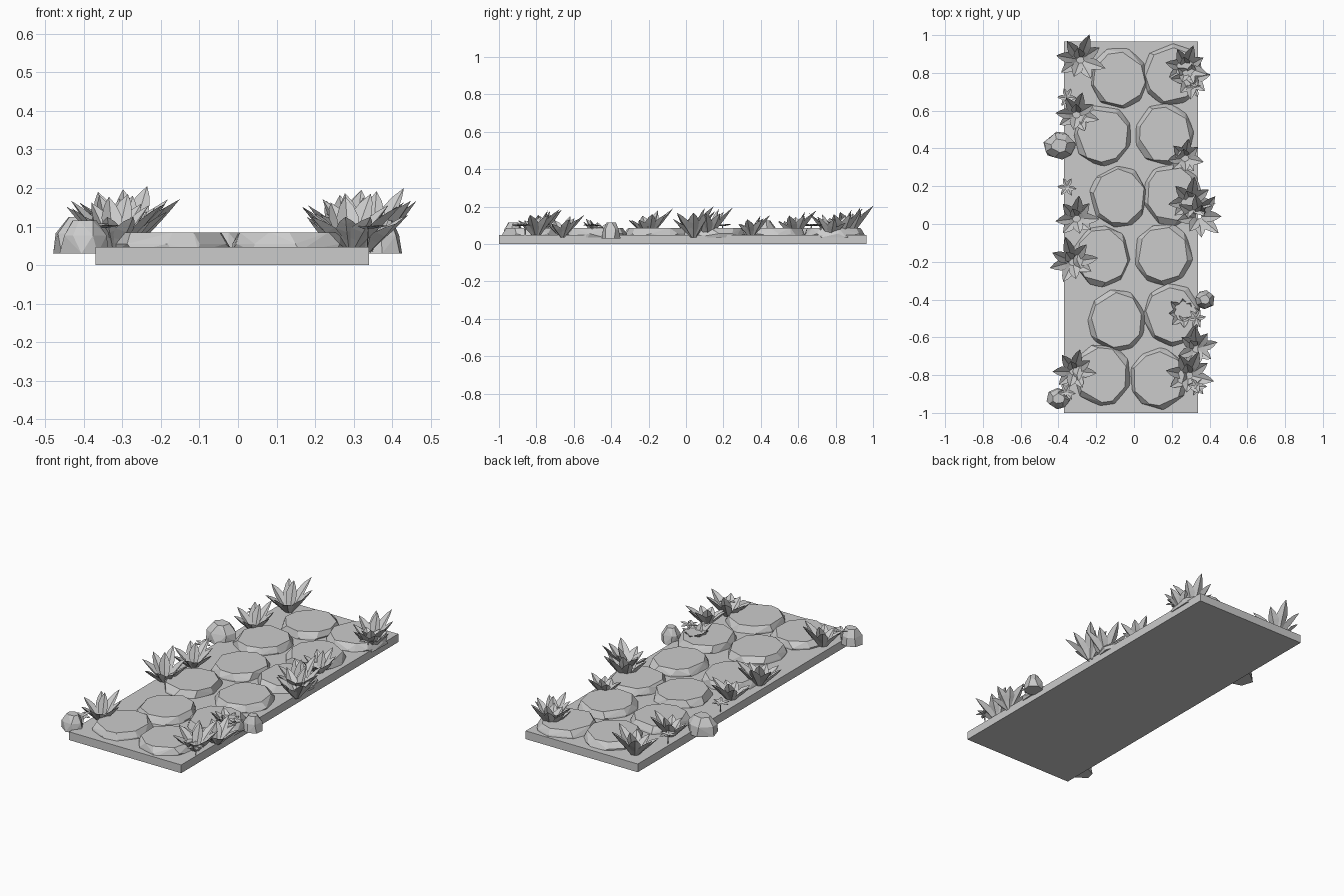
import bpy, bmesh, math, random
from mathutils import Vector

random.seed(7)
if "Cube" in bpy.data.objects:
    bpy.data.objects.remove(bpy.data.objects["Cube"], do_unlink=True)

grey = bpy.data.materials.new("plain_grey")
grey.use_nodes = True
grey.diffuse_color = (0.6, 0.6, 0.6, 1)
grey.node_tree.nodes["Principled BSDF"].inputs["Base Color"].default_value = (0.6, 0.6, 0.6, 1)


def finish(name, bm):
    bmesh.ops.recalc_face_normals(bm, faces=bm.faces)
    mesh = bpy.data.meshes.new(name)
    bm.to_mesh(mesh)
    bm.free()
    mesh.materials.append(grey)
    obj = bpy.data.objects.new(name, mesh)
    bpy.context.collection.objects.link(obj)
    return obj


def faceted(name, x, y, rx, ry, rings, sides, jitter):
    """Chunky stone: the hull of jittered rings given as (height, scale)."""
    bm = bmesh.new()
    turn = random.random() * math.tau
    for z, s in rings:
        for i in range(sides):
            a = turn + math.tau * (i + random.uniform(-jitter, jitter)) / sides
            k = s * random.uniform(0.96, 1.03)
            bm.verts.new((x + rx * k * math.cos(a), y + ry * k * math.sin(a), z))
    hull = bmesh.ops.convex_hull(bm, input=bm.verts)
    spare = {g for g in hull["geom_interior"] + hull["geom_unused"]
             if isinstance(g, bmesh.types.BMVert)}
    bmesh.ops.delete(bm, geom=list(spare), context='VERTS')
    bmesh.ops.dissolve_limit(bm, angle_limit=math.radians(4), verts=bm.verts, edges=bm.edges)
    return finish(name, bm)


def leaf(bm, base, heading, reach, rise, width):
    """Pointed leaf with a creased top and a keel below."""
    base = Vector(base)
    out = Vector((math.cos(heading), math.sin(heading), 0))
    side = Vector((-out.y, out.x, 0))
    up = Vector((0, 0, 1))
    normal = (up * reach - out * rise).normalized()
    sections = []
    for t, w in ((0, 0.35), (0.35, 0.85), (0.6, 1.0), (0.82, 0.6)):
        c = base + out * reach * t ** 1.15 + up * rise * t
        half = side * width * w / 2
        lift = normal * width * w * 0.18
        sections.append([bm.verts.new(p) for p in
                         (c + half + lift, c, c - half + lift, c - lift * 0.6)])
    tip = bm.verts.new(base + out * reach + up * rise)
    for a, b in zip(sections, sections[1:]):
        for i in range(4):
            j = (i + 1) % 4
            bm.faces.new((a[i], a[j], b[j], b[i]))
    for i in range(4):
        bm.faces.new((sections[-1][i], sections[-1][(i + 1) % 4], tip))
    bm.faces.new(sections[0][::-1])


# Heading in degrees, reach and rise of every leaf in a tuft
TUFT = ((70, 1.0, 1.0), (118, 0.85, 0.85), (25, 0.85, 0.8), (172, 0.9, 0.75),
        (345, 1.0, 0.8), (215, 0.85, 0.6), (300, 0.8, 0.6), (95, 0.4, 0.95), (255, 0.65, 0.6))


def tuft(name, x, y, reach, rise, turn):
    bm = bmesh.new()
    for deg, r, h in TUFT:
        a = math.radians(deg + turn + random.uniform(-8, 8))
        start = (x + 0.012 * math.cos(a), y + 0.012 * math.sin(a), 0.035)
        leaf(bm, start, a, reach * r, rise * h, 0.058 * (reach / 0.12) ** 0.5)
    return finish(name, bm)


def sprig(name, x, y, size):
    """Thin stem topped by a flat whorl of little leaves."""
    bm = bmesh.new()
    leaf(bm, (x, y, 0.035), 0, 0.004, 0.07, 0.01)
    for i in range(6):
        a = math.tau * i / 6 + random.uniform(-0.2, 0.2)
        leaf(bm, (x, y, 0.096), a, size, random.uniform(0.002, 0.012), 0.024)
    return finish(name, bm)


# Base slab
bm = bmesh.new()
bmesh.ops.create_cube(bm, size=1)
for v in bm.verts:
    v.co = (-0.015 + v.co.x * 0.71, -0.0175 + v.co.y * 1.965, 0.0235 + v.co.z * 0.047)
finish("base_slab", bm)

# Paving stones: left and right of each row
PAVERS = ((-0.08, 0.77), (0.2, 0.79), (-0.165, 0.47), (0.16, 0.475),
          (-0.08, 0.145), (0.2, 0.155), (-0.17, -0.17), (0.155, -0.16),
          (-0.09, -0.51), (0.2, -0.48), (-0.17, -0.8), (0.13, -0.82))
for n, (x, y) in enumerate(PAVERS):
    faceted(f"paving_stone_{n + 1}", x, y, 0.157, 0.167,
            ((0.035, 1.0), (0.055, 0.98), (0.085, 0.87)), 9, 0.25)

# Edge rocks
for n, (x, y, rx, ry, top) in enumerate(((-0.395, 0.415, 0.09, 0.075, 0.125),
                                         (0.375, -0.4, 0.055, 0.05, 0.115),
                                         (-0.4, -0.925, 0.066, 0.055, 0.115))):
    faceted(f"edge_rock_{n + 1}", x, y, rx, ry,
            ((0.03, 1.0), (0.03 + (top - 0.03) * 0.55, 0.9), (top, 0.5)), 7, 0.3)

# Leafy tufts: x, y, reach, rise, turn
TUFTS = ((-0.285, 0.87, 0.13, 0.17, 0), (-0.305, 0.58, 0.11, 0.145, 0),
         (-0.305, 0.03, 0.11, 0.13, 20), (-0.325, -0.2, 0.125, 0.155, 30),
         (-0.32, -0.78, 0.11, 0.15, 5), (0.275, 0.83, 0.11, 0.155, 0),
         (0.305, 0.77, 0.1, 0.13, 200), (0.27, 0.35, 0.09, 0.12, 10),
         (0.3, 0.12, 0.12, 0.16, 10), (0.345, 0.04, 0.125, 0.165, 340),
         (0.265, -0.47, 0.08, 0.1, 160), (0.33, -0.66, 0.105, 0.12, 30),
         (0.29, -0.8, 0.125, 0.15, 0))
for n, spec in enumerate(TUFTS):
    tuft(f"leaf_tuft_{n + 1}", *spec)

# Small flat sprigs
for n, (x, y) in enumerate(((-0.355, 0.67), (-0.355, 0.195), (-0.36, -0.89),
                            (0.33, -0.5), (0.335, -0.86), (0.32, 0.72))):
    sprig(f"sprig_{n + 1}", x, y, 0.052)
